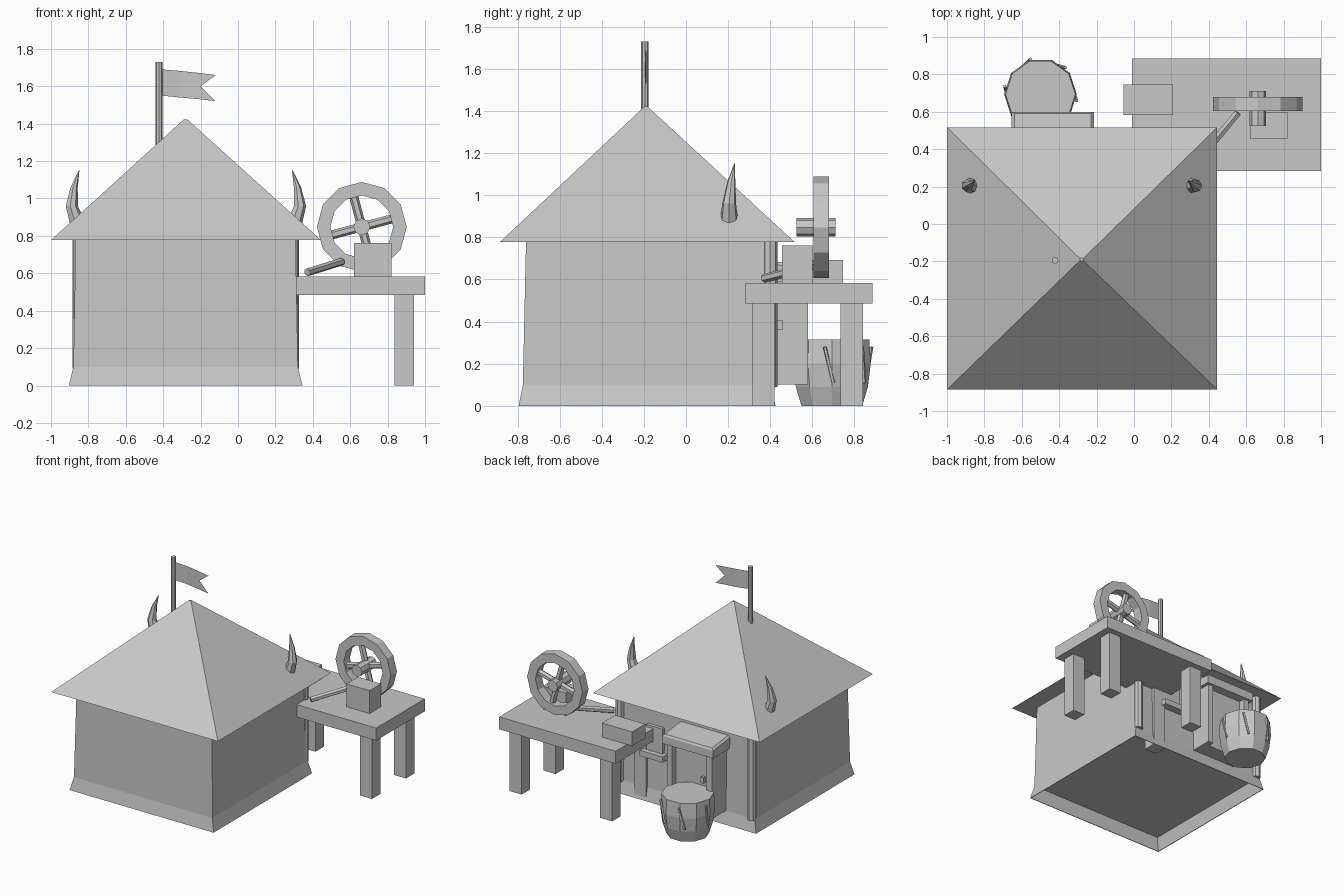
import bpy, bmesh, math
from mathutils import Vector, Matrix

if "Cube" in bpy.data.objects:
    bpy.data.objects.remove(bpy.data.objects["Cube"])

grey = bpy.data.materials.new("plain grey")
grey.use_nodes = True
tone = (0.58, 0.58, 0.58, 1)
grey.diffuse_color = tone
grey.node_tree.nodes["Principled BSDF"].inputs["Base Color"].default_value = tone


def finish(name, bm):
    bmesh.ops.recalc_face_normals(bm, faces=bm.faces)
    mesh = bpy.data.meshes.new(name)
    bm.to_mesh(mesh)
    bm.free()
    mesh.materials.append(grey)
    obj = bpy.data.objects.new(name, mesh)
    bpy.context.collection.objects.link(obj)
    return obj


def loft(name, rings):
    """Skin a closed solid over rings of points."""
    bm = bmesh.new()
    loops = [[bm.verts.new(p) for p in ring] for ring in rings]
    n = len(loops[0])
    for a, b in zip(loops, loops[1:]):
        for i in range(n):
            j = (i + 1) % n
            bm.faces.new((a[i], a[j], b[j], b[i]))
    bm.faces.new(loops[0])
    bm.faces.new(loops[-1])
    return finish(name, bm)


def rect(x0, x1, y0, y1, z):
    return [(x0, y0, z), (x1, y0, z), (x1, y1, z), (x0, y1, z)]


def ring(x, y, z, r, sides, turn=0.0):
    angles = [turn + math.tau * i / sides for i in range(sides)]
    return [(x + r * math.cos(a), y + r * math.sin(a), z) for a in angles]


def box(name, x, y, z):
    return loft(name, [rect(*x, *y, h) for h in z])


def rod(name, start, end, r, sides=8):
    start, end = Vector(start), Vector(end)
    d = end - start
    bm = bmesh.new()
    bmesh.ops.create_cone(bm, cap_ends=True, segments=sides, radius1=r, radius2=r, depth=d.length)
    turn = d.to_track_quat('Z', 'Y').to_matrix().to_4x4()
    bm.transform(Matrix.Translation((start + end) / 2) @ turn)
    return finish(name, bm)


MID = -0.28  # centre line of the hut

# Hut body with a flared foot that is hollow below the floor, and pyramid roof
loft("hut_walls", [rect(-0.872, 0.312, -0.767, 0.397, 0.1),
                   rect(-0.9, 0.34, -0.79, 0.42, 0),
                   rect(-0.905, 0.345, -0.795, 0.425, 0),
                   rect(-0.88, 0.32, -0.775, 0.405, 0.1),
                   rect(-0.868, 0.308, -0.76, 0.39, 0.778)])
loft("roof", [rect(-1, 0.445, -0.885, 0.517, 0.777),
              rect(MID - 0.01, MID + 0.01, -0.197, -0.183, 1.422)])

# Back corner posts and curved roof horns, mirrored about the centre line
for side, label in ((-1, "right"), (1, "left")):
    px = MID + side * 0.572
    rod(label + "_corner_post", (px, 0.4, 0.09), (px, 0.4, 0.778), 0.034)
    path = [(0.58, 0.205, 0.87, 0.044), (0.61, 0.205, 0.96, 0.034),
            (0.597, 0.215, 1.06, 0.02), (0.57, 0.23, 1.15, 0.002)]
    loft(label + "_horn", [ring(MID + side * x, y, z, r, 7) for x, y, z, r in path])

# Flag pole and thin swallow-tailed flag
rod("flag_pole", (-0.422, -0.195, 1.2), (-0.422, -0.195, 1.73), 0.018)
bm = bmesh.new()
cols = [(-0.41, -0.195, 1.55, 1.69), (-0.31, -0.187, 1.54, 1.682),
        (-0.2, -0.192, 1.53, 1.67)]
pairs = [[bm.verts.new((x, y, z)) for z in (lo, hi)] for x, y, lo, hi in cols]
for a, b in zip(pairs, pairs[1:]):
    bm.faces.new((a[0], b[0], b[1], a[1]))
notch = bm.verts.new((-0.2, -0.192, 1.6))
low_tip = bm.verts.new((-0.12, -0.195, 1.52))
high_tip = bm.verts.new((-0.12, -0.195, 1.66))
bm.faces.new((pairs[2][0], low_tip, notch))
bm.faces.new((notch, high_tip, pairs[2][1]))
finish("flag", bm)

# Door: jambs, recessed panel, sloped hood and handle
for i, x in enumerate(((-0.63, -0.585), (-0.285, -0.24))):
    box(f"door_jamb_{i + 1}", x, (0.38, 0.58), (0.1, 0.62))
box("door_panel", (-0.59, -0.28), (0.38, 0.53), (0.1, 0.62))
hood = loft("door_hood", [rect(-0.655, -0.215, 0.38, 0.6, 0.59),
                          rect(-0.655, -0.215, 0.38, 0.6, 0.65),
                          rect(-0.64, -0.23, 0.38, 0.592, 0.665)])
for v in hood.data.vertices:
    if v.co.y < 0.4 and v.co.z > 0.6:
        v.co.z += 0.025
box("door_handle", (-0.54, -0.515), (0.52, 0.555), (0.345, 0.39))

# Window with sill
box("window", (-0.09, 0.05), (0.38, 0.42), (0.4, 0.6))
box("window_sill", (-0.12, 0.08), (0.38, 0.46), (0.36, 0.405))

# Work table
box("table_top", (-0.01, 1.0), (0.283, 0.885), (0.485, 0.583))
for i, x in enumerate((0.052, 0.837)):
    for j, y in enumerate((0.315, 0.735)):
        box(f"table_leg_{i}{j}", (x, x + 0.105), (y, y + 0.105), (0, 0.49))
box("wheel_block", (0.62, 0.822), (0.457, 0.6), (0.583, 0.762))
box("small_block", (-0.055, 0.208), (0.583, 0.745), (0.583, 0.693))
rod("hand_tool", (0.37, 0.37, 0.605), (0.555, 0.595, 0.662), 0.021, 6)

# Grinding wheel: rim, spokes and hub
cx, cz, sides = 0.662, 0.848, 12
bm = bmesh.new()
section = [(0.24, 0.605), (0.24, 0.68), (0.168, 0.68), (0.168, 0.605)]
rim = []
for i in range(sides):
    a = math.tau * i / sides
    rim.append([bm.verts.new((cx + r * math.cos(a), y, cz + r * math.sin(a))) for r, y in section])
for i in range(sides):
    a, b = rim[i], rim[(i + 1) % sides]
    for k in range(4):
        m = (k + 1) % 4
        bm.faces.new((a[k], a[m], b[m], b[k]))
finish("wheel_rim", bm)
for i in range(2):
    a = math.radians(15 + 90 * i)
    dx, dz = 0.18 * math.cos(a), 0.18 * math.sin(a)
    rod(f"wheel_spoke_{i + 1}", (cx - dx, 0.643, cz - dz), (cx + dx, 0.643, cz + dz), 0.024, 6)
rod("wheel_hub", (cx, 0.525, cz), (cx, 0.71, cz), 0.045)

# Barrel with slanted pegs around it
bx, by = -0.5, 0.693
staves = [(0, 0.152), (0.09, 0.18), (0.2, 0.194), (0.315, 0.187)]
loft("barrel", [ring(bx, by, z, r, 10, math.tau / 20 + 0.314) for z, r in staves])
for i, deg in enumerate((-10, 47, 106, 167, 250)):
    a, b = math.radians(deg + 12), math.radians(deg)
    rod(f"barrel_peg_{i + 1}",
        (bx + 0.18 * math.cos(a), by + 0.18 * math.sin(a), 0.11),
        (bx + 0.196 * math.cos(b), by + 0.196 * math.sin(b), 0.28), 0.009, 5)
